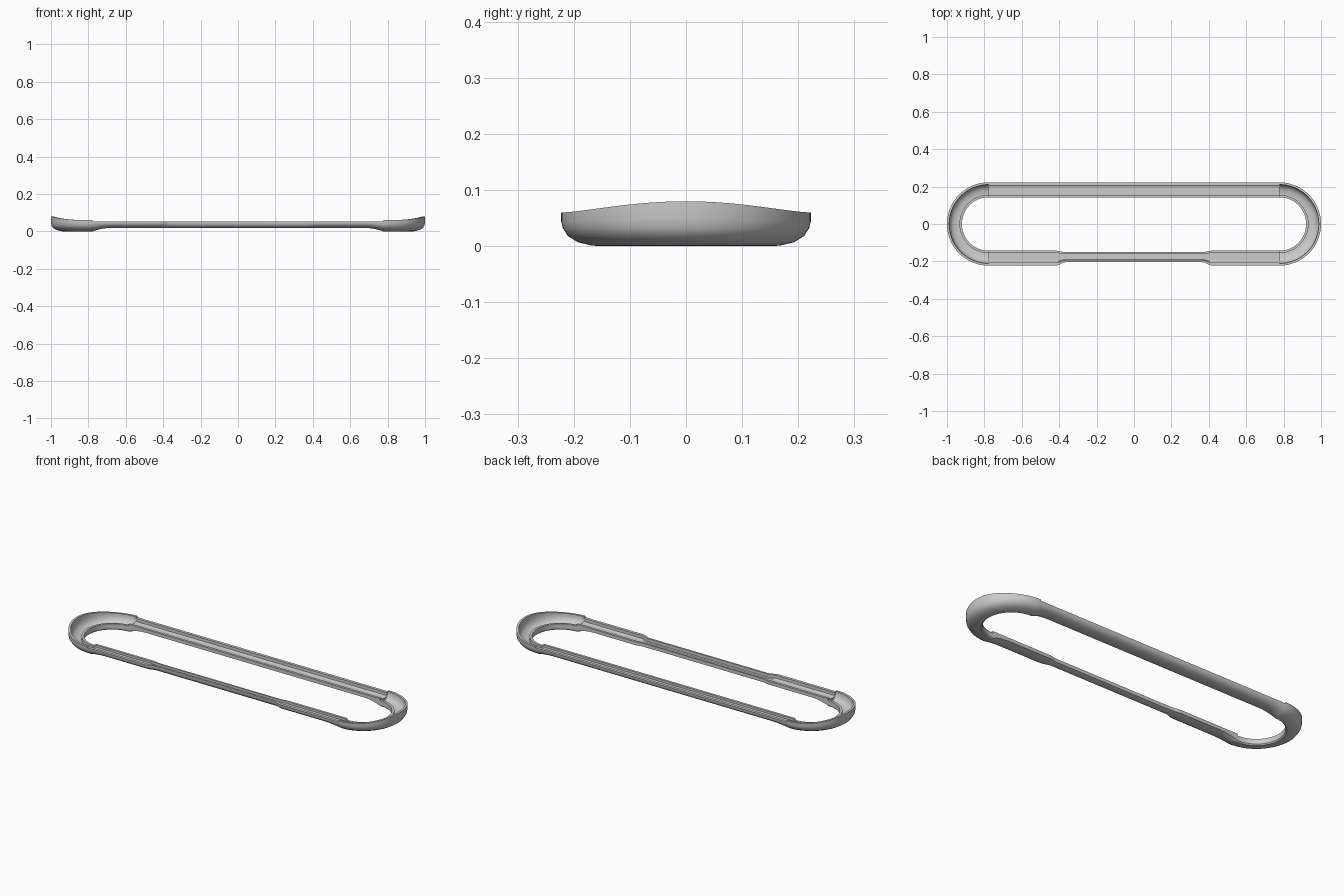
import bpy, bmesh, math

if "Cube" in bpy.data.objects:
    bpy.data.objects.remove(bpy.data.objects["Cube"])

R, CX = 0.2225, 0.7775   # end radius and its centre

# Channel cross-sections: (inset from outer edge, height)
END = [(0, .06), (0, .045), (.003, .032), (.012, .018), (.03, .007), (.055, .001),
       (.074, 0), (.08, .006), (.08, .034), (.067, .034), (.067, .013), (.045, .014),
       (.028, .021), (.017, .033), (.012, .048), (.012, .06)]
BAR = [(0, .053), (0, .043), (.004, .035), (.011, .028), (.022, .022), (.036, .019),
       (.06, .019), (.08, .025), (.08, .044), (.067, .044), (.067, .032), (.05, .032),
       (.035, .032), (.022, .032), (.016, .036), (.016, .053)]
RAMP = BAR[:1] + END[1:8] + BAR[8:]   # bar top with the deep underside of the end


def narrow(profile):
    return [(.018 + s * .68, z) for s, z in profile]


def raised(profile, amount):
    """Lift only the outer wall's rim."""
    out = list(profile)
    for i, k in ((0, 1), (15, 1), (14, .5), (1, .3)):
        out[i] = (out[i][0], out[i][1] + amount * k)
    return out


def mix(a, b, t):
    return [(p[0] + (q[0] - p[0]) * t, p[1] + (q[1] - p[1]) * t) for p, q in zip(a, b)]


# Stations of the right half, front middle -> end -> back middle
stations = []


def straight(x, side, profile):
    stations.append((x, side * R, 0, side, profile))


straight(0, -1, narrow(BAR))
for i in range(7):
    t = i / 6
    straight(.365 + .055 * t, -1, mix(narrow(BAR), BAR, t * t * (3 - 2 * t)))
ramp = [(i / 6, .67 + (CX - .67) * i / 6) for i in range(7)]
for t, x in ramp:
    straight(x, -1, mix(BAR, RAMP, t * t))
N = 48
for i in range(N + 1):
    a = -math.pi / 2 + math.pi * i / N
    c, s = math.cos(a), math.sin(a)
    stations.append((CX + R * c, R * s, c, s, raised(END, .02 * max(c, 0) ** 3)))
for t, x in reversed(ramp):
    straight(x, 1, mix(BAR, RAMP, t * t))
straight(0, 1, BAR)

# Loft the stations into one half of the frame
bm = bmesh.new()
rings = [[bm.verts.new((x - nx * s, y - ny * s, z)) for s, z in prof]
         for x, y, nx, ny, prof in stations]
n = len(END)
for r0, r1 in zip(rings, rings[1:]):
    for j in range(n):
        k = (j + 1) % n
        bm.faces.new((r0[j], r1[j], r1[k], r0[k]))
bmesh.ops.remove_doubles(bm, verts=bm.verts, dist=1e-5)
bmesh.ops.recalc_face_normals(bm, faces=bm.faces)
mesh = bpy.data.meshes.new("bumper_frame")
bm.to_mesh(mesh)
bm.free()
frame = bpy.data.objects.new("bumper_frame", mesh)
bpy.context.collection.objects.link(frame)
bpy.context.view_layer.objects.active = frame
frame.select_set(True)
bpy.ops.object.shade_smooth_by_angle(angle=math.radians(35))

# Mirror to the left half
mirror = frame.modifiers.new("mirror", 'MIRROR')
mirror.use_axis = (True, False, False)
mirror.merge_threshold = 1e-4
